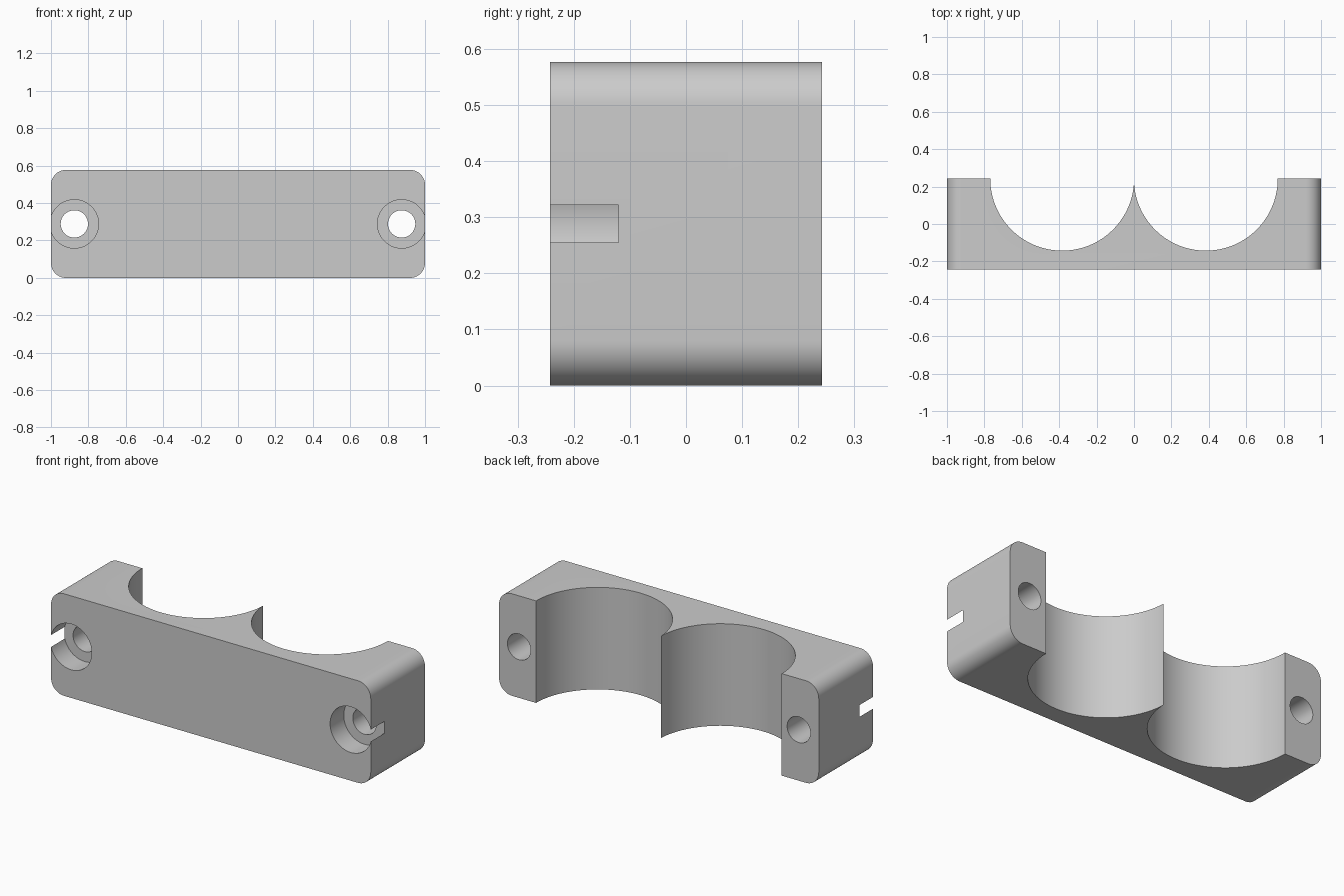
import bpy, bmesh, math
from mathutils import Matrix

cube = bpy.data.objects.get("Cube")
if cube:
    bpy.data.objects.remove(cube, do_unlink=True)

HALF_Y, HEIGHT = 0.242, 0.577
MID_Z = HEIGHT / 2

grey = bpy.data.materials.new("light_grey")
grey.use_nodes = True
colour = (0.6, 0.6, 0.6, 1)
grey.diffuse_color = colour
grey.node_tree.nodes["Principled BSDF"].inputs["Base Color"].default_value = colour


def add_object(name, bm):
    bmesh.ops.recalc_face_normals(bm, faces=bm.faces)
    mesh = bpy.data.meshes.new(name)
    bm.to_mesh(mesh)
    bm.free()
    mesh.materials.append(grey)
    obj = bpy.data.objects.new(name, mesh)
    bpy.context.collection.objects.link(obj)
    return obj


def cylinder(name, radius, depth, sides, location, axis):
    bm = bmesh.new()
    # Half a step of turn puts flat sides, not corners, on the axes
    turn = Matrix.Rotation(math.pi / sides, 4, 'Z')
    tilt = Matrix.Rotation(math.pi / 2, 4, 'X') if axis == 'Y' else Matrix()
    bmesh.ops.create_cone(bm, cap_ends=True, segments=sides, radius1=radius,
                          radius2=radius, depth=depth,
                          matrix=Matrix.Translation(location) @ tilt @ turn)
    return add_object(name, bm)


# Clamp body: block with rounded edges running front to back
bm = bmesh.new()
bmesh.ops.create_cube(bm, size=1, matrix=Matrix.Translation((0, 0, MID_Z))
                      @ Matrix.Diagonal((2, 2 * HALF_Y, HEIGHT, 1)))
long_edges = [e for e in bm.edges
              if abs(e.verts[0].co.y - e.verts[1].co.y) > HALF_Y]
bmesh.ops.bevel(bm, geom=long_edges, offset=0.08, segments=12,
                profile=0.5, affect='EDGES')
body = add_object("clamp_body", bm)

# Cutters: tube saddles, screw holes and counterbores, on both sides
cutters = []
for side, s in (("left", 1), ("right", -1)):
    cutters += [
        cylinder(side + "_saddle_cutter", 0.3845, 2, 128,
                 (s * 0.384, HALF_Y, MID_Z), 'Z'),
        cylinder(side + "_screw_hole_cutter", 0.073, 1, 48,
                 (s * 0.875, 0, MID_Z), 'Y'),
        cylinder(side + "_counterbore_cutter", 0.1295, 0.4, 64,
                 (s * 0.875, -0.32, MID_Z), 'Y'),
    ]

bpy.ops.object.select_all(action='DESELECT')
bpy.context.view_layer.objects.active = body
body.select_set(True)
for cutter in cutters:
    cutter.hide_render = True
    mod = body.modifiers.new(cutter.name, 'BOOLEAN')
    mod.operation = 'DIFFERENCE'
    mod.solver = 'EXACT'
    mod.object = cutter
    bpy.ops.object.modifier_apply(modifier=mod.name)
for cutter in cutters:
    bpy.data.objects.remove(cutter, do_unlink=True)

bpy.ops.object.shade_smooth_by_angle(angle=math.radians(30))
